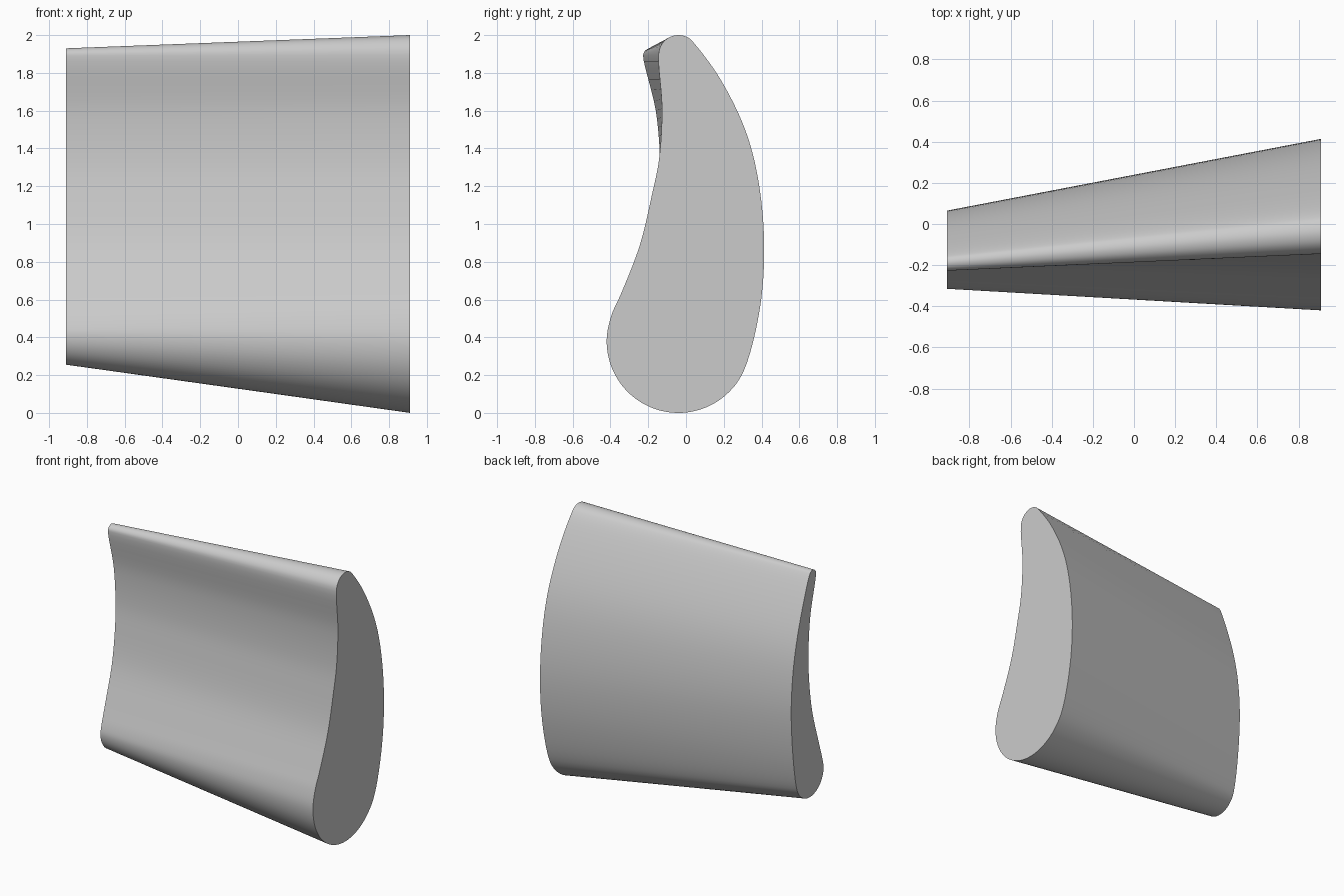
import bpy, bmesh
from math import cos, sin, radians
from mathutils import Vector

cube = bpy.data.objects.get("Cube")
if cube:
    bpy.data.objects.remove(cube, do_unlink=True)

HALF_SPAN = 0.91
STEPS = 6


def arc(centre, radius, start, end, count):
    """Points (y, z) along a circular arc, angles in degrees."""
    turns = [radians(start + (end - start) * i / (count - 1)) for i in range(count)]
    return [Vector((centre[0] + radius * cos(t), centre[1] + radius * sin(t))) for t in turns]


def smooth_loop(pts):
    """Closed centripetal spline through the points."""
    out, n = [], len(pts)
    for i in range(n):
        p = [pts[(i + k - 1) % n] for k in range(4)]
        t = [0.0]
        for a, b in zip(p, p[1:]):
            t.append(t[-1] + (b - a).length ** 0.5)
        for s in range(STEPS):
            u = t[1] + (t[2] - t[1]) * s / STEPS
            q = list(p)
            for level in (1, 2):
                q = [q[j].lerp(q[j + 1], (u - t[j]) / (t[j + level] - t[j]))
                     for j in range(len(q) - 1)]
            out.append(q[0].lerp(q[1], (u - t[1]) / (t[2] - t[1])))
    return out


def section(low, low_r, low_end, high, high_r, back, front):
    """Blade outline: round bottom, bulging back, round top, hollow front."""
    pts = arc(low, low_r, 160, 360 + low_end, 10) + [Vector(p) for p in back]
    pts += arc(high, high_r, 30, 180, 6) + [Vector(p) for p in front]
    return smooth_loop(pts)


# Wide end and narrow end outlines
wide = section((-0.04, 0.38), 0.38, -25, (-0.04, 1.895), 0.105,
               [(0.39, 0.546), (0.414, 0.89), (0.382, 1.236), (0.313, 1.5), (0.18, 1.77)],
               [(-0.127, 1.61), (-0.143, 1.34), (-0.18, 1.156), (-0.244, 0.89), (-0.34, 0.64)])
narrow = section((-0.155, 0.415), 0.16, -15, (-0.187, 1.89), 0.04,
                 [(0.04, 0.6), (0.065, 0.95), (0.048, 1.22), (0.005, 1.45), (-0.07, 1.7)],
                 [(-0.16, 1.6), (-0.138, 1.34), (-0.143, 1.156), (-0.18, 0.89), (-0.26, 0.62)])

# Loft the tapered blade between the two outlines
bm = bmesh.new()
rings = [[bm.verts.new((x, p.x, p.y)) for p in outline]
         for x, outline in ((HALF_SPAN, wide), (-HALF_SPAN, narrow))]
n = len(wide)
for i in range(n):
    j = (i + 1) % n
    bm.faces.new((rings[0][i], rings[0][j], rings[1][j], rings[1][i]))
for ring in rings:
    bm.faces.new(ring)
bmesh.ops.recalc_face_normals(bm, faces=bm.faces)
mesh = bpy.data.meshes.new("blade")
bm.to_mesh(mesh)
bm.free()

blade = bpy.data.objects.new("blade", mesh)
bpy.context.collection.objects.link(blade)

# Plain grey finish
grey = bpy.data.materials.new("light grey")
grey.use_nodes = True
colour = (0.6, 0.6, 0.6, 1)
grey.diffuse_color = colour
grey.node_tree.nodes["Principled BSDF"].inputs["Base Color"].default_value = colour
mesh.materials.append(grey)

bpy.ops.object.select_all(action="DESELECT")
blade.select_set(True)
bpy.context.view_layer.objects.active = blade
bpy.ops.object.shade_smooth_by_angle(angle=radians(35))
